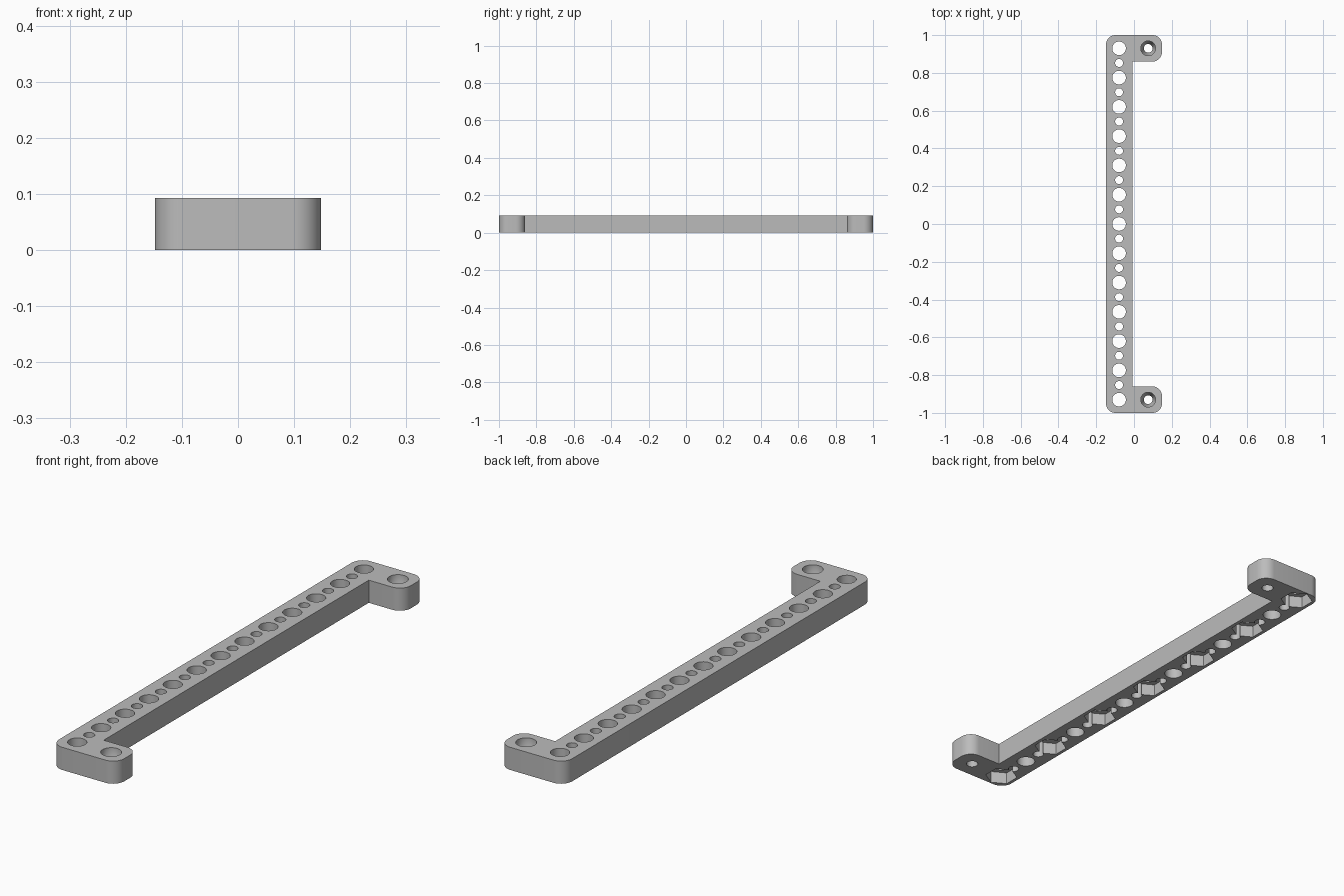
import bpy, bmesh, math

cube = bpy.data.objects.get("Cube")
if cube:
    bpy.data.objects.remove(cube, do_unlink=True)

HEIGHT = 0.093
BAR_X, BAR_EDGE, HALF_X = -0.079, -0.008, 0.148
TAB_X, TAB_Y, TAB_INNER = 0.075, 0.93, 0.86
ROUND = 0.05
PITCH = TAB_Y / 6

grey = bpy.data.materials.new("Plain grey")
grey.use_nodes = True
colour = (0.5, 0.5, 0.5, 1)
grey.diffuse_color = colour
grey.node_tree.nodes["Principled BSDF"].inputs["Base Color"].default_value = colour


def to_object(name, bm):
    bmesh.ops.recalc_face_normals(bm, faces=bm.faces)
    mesh = bpy.data.meshes.new(name)
    bm.to_mesh(mesh)
    bm.free()
    mesh.materials.append(grey)
    obj = bpy.data.objects.new(name, mesh)
    bpy.context.collection.objects.link(obj)
    return obj


def arc(cx, cy, start, steps=10):
    """Quarter turn of a rounded corner, counter-clockwise."""
    angles = [math.radians(start + 90 * i / steps) for i in range(steps + 1)]
    return [(cx + ROUND * math.cos(a), cy + ROUND * math.sin(a)) for a in angles]


def add_turned(bm, x, y, rings, sides, turn=0):
    """Closed solid stacked from (radius, height) rings."""
    loops = []
    for r, z in rings:
        angles = [turn + math.tau * i / sides for i in range(sides)]
        loops.append([bm.verts.new((x + r * math.cos(a), y + r * math.sin(a), z)) for a in angles])
    for low, high in zip(loops, loops[1:]):
        for i in range(sides):
            j = (i + 1) % sides
            bm.faces.new((low[i], low[j], high[j], high[i]))
    bm.faces.new(loops[0][::-1])
    bm.faces.new(loops[-1])


# Bracket body: long bar with a rounded tab at each end
outer = HALF_X - ROUND
outline = (arc(-outer, -1 + ROUND, 180) + arc(outer, -1 + ROUND, 270)
           + arc(outer, -TAB_INNER - ROUND, 0)
           + [(BAR_EDGE, -TAB_INNER), (BAR_EDGE, TAB_INNER)]
           + arc(outer, TAB_INNER + ROUND, 270) + arc(outer, 1 - ROUND, 0)
           + arc(-outer, 1 - ROUND, 90))
bm = bmesh.new()
base = bm.faces.new([bm.verts.new((x, y, 0)) for x, y in outline])
top = bmesh.ops.extrude_face_region(bm, geom=[base])["geom"]
bmesh.ops.translate(bm, vec=(0, 0, HEIGHT), verts=[v for v in top if isinstance(v, bmesh.types.BMVert)])
bracket = to_object("slotted_bracket", bm)

# Round holes: large and small ones alternate along the bar
holes = bmesh.new()
for i in range(25):
    radius = 0.021 if i % 2 else 0.036
    add_turned(holes, BAR_X, -TAB_Y + i * PITCH / 2, [(radius, -0.05), (radius, HEIGHT + 0.05)], 40)

# Countersunk screw holes in the tabs
for side in (-1, 1):
    add_turned(holes, TAB_X, side * TAB_Y,
               [(0.023, -0.05), (0.023, 0.03), (0.039, 0.06), (0.039, HEIGHT + 0.05)], 40)

# Hexagonal nut pockets underneath every second large hole
pockets = bmesh.new()
for i in range(7):
    add_turned(pockets, BAR_X, -TAB_Y + i * PITCH * 2, [(0.064, -0.05), (0.064, 0.05)], 6, math.pi / 2)

bpy.context.view_layer.objects.active = bracket
for name, cutter_mesh in (("hole_cutter", holes), ("pocket_cutter", pockets)):
    cutter = to_object(name, cutter_mesh)
    cutter.hide_render = True
    mod = bracket.modifiers.new(name, "BOOLEAN")
    mod.operation = "DIFFERENCE"
    mod.solver = "EXACT"
    mod.object = cutter
    bpy.ops.object.modifier_apply(modifier=mod.name)
    bpy.data.objects.remove(cutter, do_unlink=True)

# Smooth the rounded walls, keep the rims sharp
bpy.ops.object.select_all(action="DESELECT")
bracket.select_set(True)
bpy.ops.object.shade_smooth_by_angle(angle=math.radians(30))
